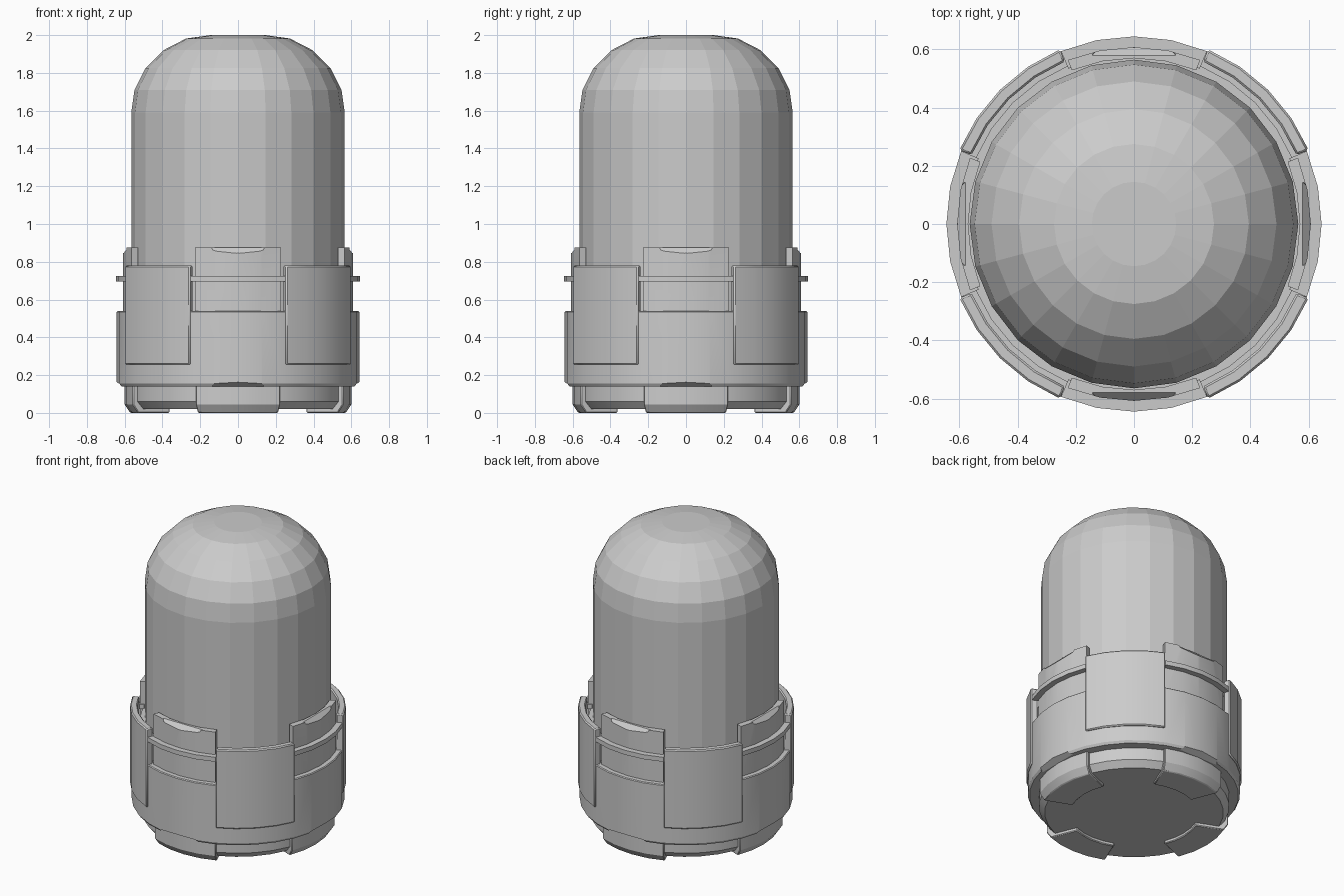
import bpy, bmesh, math
from mathutils import Vector

if "Cube" in bpy.data.objects:
    bpy.data.objects.remove(bpy.data.objects["Cube"])

grey = bpy.data.materials.new("plain_grey")
grey.diffuse_color = (0.6, 0.6, 0.6, 1)
grey.use_nodes = True
grey.node_tree.nodes["Principled BSDF"].inputs["Base Color"].default_value = grey.diffuse_color


def finish(name, bm, smooth=True):
    bmesh.ops.remove_doubles(bm, verts=bm.verts, dist=1e-5)
    bmesh.ops.recalc_face_normals(bm, faces=bm.faces)
    me = bpy.data.meshes.new(name)
    bm.to_mesh(me)
    bm.free()
    me.materials.append(grey)
    ob = bpy.data.objects.new(name, me)
    bpy.context.collection.objects.link(ob)
    if smooth:
        bpy.ops.object.select_all(action='DESELECT')
        bpy.context.view_layer.objects.active = ob
        ob.select_set(True)
        bpy.ops.object.shade_smooth_by_angle(angle=math.radians(30))
    return ob


def sweep(name, profile, segs, centre=0, half=180, closed=True, smooth=True):
    """Sweep an (r, z) profile around z, through centre +/- half degrees."""
    bm = bmesh.new()
    full = half == 180
    rows = []
    for i in range(segs if full else segs + 1):
        a = math.radians(centre - half + 2 * half * i / segs)
        rows.append([bm.verts.new((r * math.cos(a), r * math.sin(a), z)) for r, z in profile])
    n = len(profile)
    for i in range(segs):
        p, q = rows[i], rows[(i + 1) % len(rows)]
        for j in range(n if closed else n - 1):
            k = (j + 1) % n
            bm.faces.new((p[j], p[k], q[k], q[j]))
    if full and not closed:
        bm.faces.new([r[0] for r in rows])
        bm.faces.new([r[-1] for r in rows])
    elif not full:
        bm.faces.new(rows[0])
        bm.faces.new(rows[-1])
    return finish(name, bm, smooth)


def bevel(ob, w):
    m = ob.modifiers.new("edge", 'BEVEL')
    m.width, m.segments, m.limit_method, m.angle_limit = w, 1, 'ANGLE', math.radians(40)


def notch(ob, angle, r_in, z_in, r_out, z_out, dz):
    """Cut a sloping trapezoid notch, wide at the inner edge."""
    bm = bmesh.new()
    a = math.radians(angle)
    for out in (0, 0.1):
        for w, r, z in ((0.145, r_in, z_in), (0.12, r_out, z_out)):
            for s in (-1, 1):
                R = r + out
                bm.verts.new((R * math.cos(a) - s * w * math.sin(a),
                              R * math.sin(a) + s * w * math.cos(a), z + dz * out))
    bmesh.ops.convex_hull(bm, input=bm.verts)
    cut = finish("notch_cutter", bm, False)
    cut.hide_render = True
    cut.hide_set(True)
    m = ob.modifiers.new("notch", 'BOOLEAN')
    m.operation, m.object, m.solver = 'DIFFERENCE', cut, 'EXACT'


# Faceted capsule dome
sweep("dome", [(0.55, 0.1), (0.565, 0.2), (0.565, 1.59), (0.548, 1.71), (0.49, 1.825),
               (0.395, 1.92), (0.275, 1.982), (0.145, 2.0)], 24, closed=False, smooth=False)

# Lower collar with notches along its underside
collar = sweep("collar", [(0.5, 0.14), (0.632, 0.14), (0.642, 0.155), (0.642, 0.535),
                          (0.637, 0.54), (0.5, 0.54)], 32)
# Inner liner behind the armour plates
sweep("neck_liner", [(0.55, 0.5), (0.59, 0.5), (0.59, 0.7), (0.55, 0.7)], 32)
# Base under the collar
sweep("base", [(0.575, 0.15), (0.575, 0.06), (0.54, 0.02)], 32, closed=False)

for k in range(4):
    a = 90 * k
    # Upright tab, raised band and foot on each main side
    tab = sweep("tab", [(0.57, 0.5), (0.608, 0.5), (0.608, 0.875), (0.57, 0.875)], 4, a, 22)
    notch(tab, a, 0.578, 0.877, 0.607, 0.845, 0.9)
    sweep("band", [(0.58, 0.695), (0.645, 0.695), (0.645, 0.725), (0.58, 0.725)], 4, a, 22.9)
    notch(collar, a, 0.598, 0.138, 0.643, 0.163, -1.8)
    foot = sweep("foot", [(0.39, 0.0), (0.57, 0.0), (0.6, 0.045), (0.6, 0.145),
                          (0.56, 0.145), (0.5, 0.03), (0.39, 0.03)], 4, a, 22)
    bevel(foot, 0.005)
    # Armour plate on each diagonal
    plate = sweep("armour_plate", [(0.607, 0.255), (0.652, 0.255), (0.652, 0.78), (0.607, 0.78)],
                  4, a + 45, 22)
    bevel(plate, 0.007)
